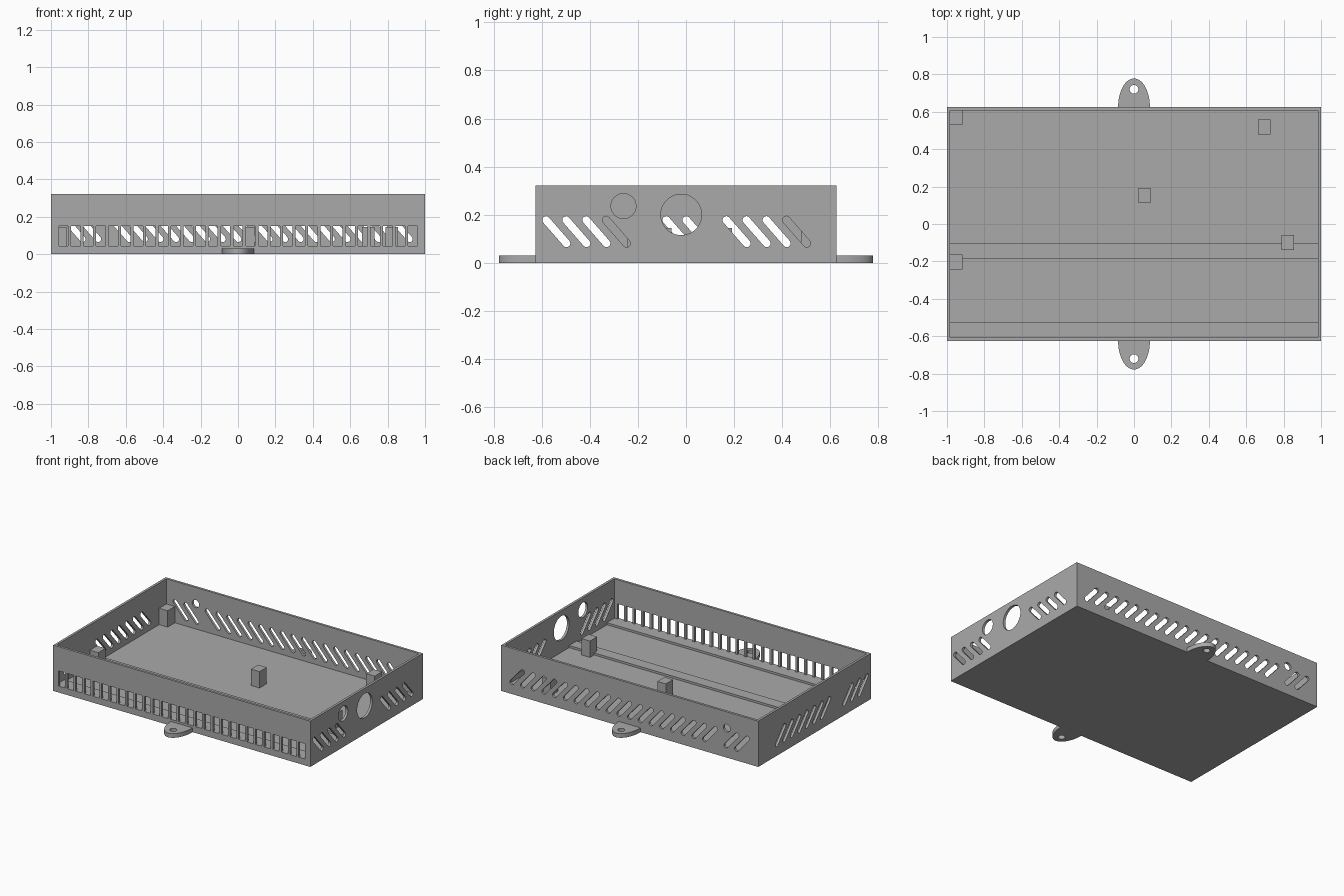
import bpy, bmesh, math
from mathutils import Matrix

if "Cube" in bpy.data.objects:
    bpy.data.objects.remove(bpy.data.objects["Cube"])

X, Y, H, T = 1.0, 0.625, 0.322, 0.017     # half length, half depth, height, wall thickness
FLOOR, RIB = 0.03, 0.045
PITCH = 0.0833

grey = bpy.data.materials.new("plain grey")
grey.diffuse_color = (0.4, 0.4, 0.4, 1)
grey.use_nodes = True
grey.node_tree.nodes["Principled BSDF"].inputs["Base Color"].default_value = grey.diffuse_color


def finish(name, mesh):
    ob = bpy.data.objects.new(name, mesh)
    bpy.context.collection.objects.link(ob)
    mesh.materials.clear()
    mesh.materials.append(grey)
    return ob


def box(name, x0, x1, y0, y1, z0, z1):
    bm = bmesh.new()
    bmesh.ops.create_cube(bm, size=1)
    for v in bm.verts:
        v.co = ((x0, x1)[v.co.x > 0], (y0, y1)[v.co.y > 0], (z0, z1)[v.co.z > 0])
    mesh = bpy.data.meshes.new(name)
    bm.to_mesh(mesh)
    bm.free()
    return finish(name, mesh)


def plate(name, loops, thickness, matrix):
    """Flat outline with holes, extruded both ways about its plane."""
    cu = bpy.data.curves.new(name + "_outline", 'CURVE')
    cu.dimensions = '2D'
    cu.fill_mode = 'BOTH'
    cu.extrude = thickness / 2
    for pts in loops:
        sp = cu.splines.new('POLY')
        sp.points.add(len(pts) - 1)
        for p, (u, v) in zip(sp.points, pts):
            p.co = (u, v, 0, 1)
        sp.use_cyclic_u = True
    tmp = bpy.data.objects.new(name + "_tmp", cu)
    bpy.context.collection.objects.link(tmp)
    dg = bpy.context.evaluated_depsgraph_get()
    mesh = bpy.data.meshes.new_from_object(tmp.evaluated_get(dg))
    bpy.data.objects.remove(tmp)
    bpy.data.curves.remove(cu)
    bm = bmesh.new()
    bm.from_mesh(mesh)
    bmesh.ops.remove_doubles(bm, verts=bm.verts, dist=1e-5)
    bm.transform(matrix)
    bmesh.ops.recalc_face_normals(bm, faces=bm.faces)
    bm.to_mesh(mesh)
    bm.free()
    ob = finish(name, mesh)
    bpy.ops.object.select_all(action='DESELECT')
    ob.select_set(True)
    bpy.context.view_layer.objects.active = ob
    bpy.ops.object.shade_smooth_by_angle(angle=math.radians(30))
    return ob


def rect(u0, u1, v0, v1):
    return [(u0, v0), (u1, v0), (u1, v1), (u0, v1)]


def circle(u, v, r, n=40):
    return [(u + r * math.cos(2 * math.pi * i / n), v + r * math.sin(2 * math.pi * i / n))
            for i in range(n)]


def slot(u):
    """Slanted rounded vent whose left extreme is at u."""
    r, du, top, low = 0.016, 0.085, 0.178, 0.081
    a = math.atan2(top - low, -du)
    pts = []
    for cx, cz, start in ((u + r, top, a - math.pi / 2), (u + r + du, low, a + math.pi / 2)):
        for i in range(9):
            t = start + math.pi * i / 8
            pts.append((cx + r * math.cos(t), cz + r * math.sin(t)))
    return pts


def across_x(y):   # wall plane facing y
    return Matrix(((1, 0, 0, 0), (0, 0, -1, y), (0, 1, 0, 0), (0, 0, 0, 1)))


def across_y(x):   # wall plane facing x
    return Matrix(((0, 0, 1, x), (1, 0, 0, 0), (0, 1, 0, 0), (0, 0, 0, 1)))


# Front wall with a row of upright openings
openings = [rect(-0.9583 + i / 15, -0.9083 + i / 15, 0.045, 0.152) for i in range(29)]
plate("front_wall", [rect(-X, X, 0, H)] + openings, T, across_x(-Y + T / 2))

# Back wall with slanted vents and a small cable hole
vents = [slot(-0.932 + PITCH * k) for k in range(22) if k != 2]
plate("back_wall", [rect(-X, X, 0, H), circle(-0.755, 0.207, 0.027)] + vents,
      T, across_x(Y - T / 2))

# Side walls
side = rect(-Y + T, Y - T, 0, H)
left = [slot(-0.598 + PITCH * k) for k in (0, 1, 2, 5, 6, 7, 8, 9, 10, 11)]
plate("left_wall", [side] + left, T, across_y(-X + T / 2))
right = [slot(-0.598 + PITCH * k) for k in (0, 1, 2, 3, 9, 10, 11, 12)]
plate("right_wall", [side, circle(-0.26, 0.236, 0.052), circle(-0.02, 0.2, 0.085)] + right,
      T, across_y(X - T / 2))

# Floor and two low ribs along it
box("floor", -X + T, X - T, -Y + T, Y - T, 0, FLOOR)
box("front_rib", -X + T, X - T, -Y + T, -0.525, FLOOR, RIB)
box("middle_rib", -X + T, X - T, -0.187, -0.105, FLOOR, RIB)

# Board support posts
for i, (px, py) in enumerate([(-0.95, 0.568), (0.696, 0.518), (0.056, 0.152),
                              (0.822, -0.1), (-0.95, -0.203)]):
    box("support_post_%d" % (i + 1), px - 0.033, px + 0.033, py - 0.04, py + 0.04, FLOOR, 0.145)

# Mounting lugs, half ellipses with a screw hole
for name, s in (("back_lug", 1), ("front_lug", -1)):
    arc = [(0.085 * math.cos(math.pi * i / 32), s * (Y + 0.153 * math.sin(math.pi * i / 32)))
           for i in range(33)]
    plate(name, [arc, circle(0, s * 0.72, 0.023)], 0.03, Matrix.Translation((0, 0, 0.015)))
